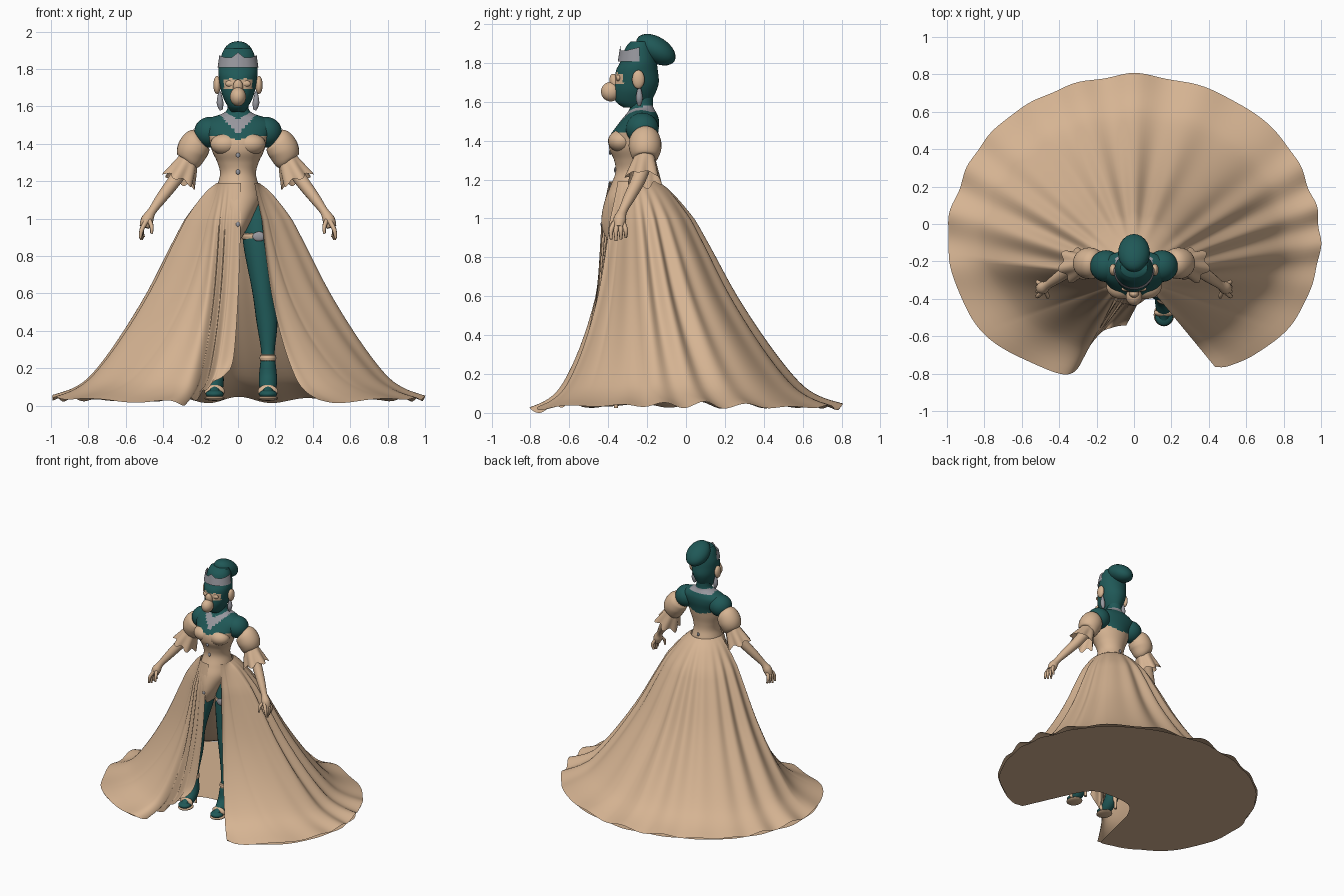
import bpy, bmesh, math
from mathutils import Vector

cube = bpy.data.objects.get("Cube")
if cube:
    bpy.data.objects.remove(cube, do_unlink=True)


def material(name, color):
    mat = bpy.data.materials.new(name)
    mat.use_nodes = True
    mat.diffuse_color = (*color, 1)
    mat.node_tree.nodes["Principled BSDF"].inputs["Base Color"].default_value = (*color, 1)
    return mat


TAN = material("warm tan", (0.67, 0.455, 0.29))
TEAL = material("deep teal", (0.014, 0.098, 0.095))
GREY = material("silver grey", (0.31, 0.31, 0.34))
SIDES = (("left", 1), ("right", -1))


def spline(keys, steps):
    """Smooth curve through tuples of any length."""
    out = []
    for i in range(len(keys) - 1):
        a, b = keys[max(i - 1, 0)], keys[i]
        c, d = keys[i + 1], keys[min(i + 2, len(keys) - 1)]
        for k in range(steps):
            t = k / steps
            out.append(tuple(
                q + 0.5 * t * (r - p + t * (2 * p - 5 * q + 4 * r - s + t * (3 * (q - r) + s - p)))
                for p, q, r, s in zip(a, b, c, d)))
    return out + [tuple(keys[-1])]


def finish(bm, name, mats, rule=None, angle=60):
    bmesh.ops.recalc_face_normals(bm, faces=bm.faces[:])
    if rule:
        for face in bm.faces:
            face.material_index = rule(face.calc_center_median())
    mesh = bpy.data.meshes.new(name)
    bm.to_mesh(mesh)
    bm.free()
    for mat in mats:
        mesh.materials.append(mat)
    obj = bpy.data.objects.new(name, mesh)
    bpy.context.collection.objects.link(obj)
    bpy.ops.object.select_all(action="DESELECT")
    obj.select_set(True)
    bpy.context.view_layer.objects.active = obj
    bpy.ops.object.shade_smooth_by_angle(angle=math.radians(angle))
    return obj


def skin(name, rings, mats, rule=None, loop=True, caps=True):
    """Surface through a stack of rings of points."""
    bm = bmesh.new()
    rows = [[bm.verts.new(p) for p in ring] for ring in rings]
    n = len(rows[0])
    for low, high in zip(rows, rows[1:]):
        for i in range(n if loop else n - 1):
            j = (i + 1) % n
            bm.faces.new((low[i], low[j], high[j], high[i]))
    if caps:
        bm.faces.new(rows[0])
        bm.faces.new(rows[-1])
    return finish(bm, name, mats, rule)


def stack(name, keys, mats, rule=None, seg=64, steps=7):
    """Body form from keys of height, half width, front y and back y."""
    rings = []
    for z, w, front, back in spline(keys, steps):
        rings.append([((w * math.cos(a)), (front + back) / 2 + (back - front) / 2 * math.sin(a), z)
                      for a in (math.tau * i / seg for i in range(seg))])
    return skin(name, rings, mats, rule)


def tube(name, keys, mat, side=1, seg=16, steps=5, wave=0, count=6, caps=True):
    """Round limb from keys of x, y, z and radius; wave makes a ruffle."""
    path = spline(keys, steps)
    rings = []
    for i, (x, y, z, r) in enumerate(path):
        ahead = Vector(path[min(i + 1, len(path) - 1)][:3])
        d = (ahead - Vector(path[max(i - 1, 0)][:3])).normalized()
        b = d.cross(Vector((1, 0, 0))).normalized()
        a = b.cross(d)
        f = i / (len(path) - 1)
        ring = []
        for k in range(seg):
            t = math.tau * k / seg
            w = wave * f * math.sin(count * t)
            p = Vector((x, y, z)) + (a * math.cos(t) + b * math.sin(t)) * (r + w) + d * w
            ring.append((p.x * side, p.y, p.z))
        rings.append(ring)
    return skin(name, rings, [mat], caps=caps)


def ball(name, place, size, mat, tilt=0):
    bm = bmesh.new()
    bmesh.ops.create_uvsphere(bm, u_segments=24, v_segments=16, radius=1)
    obj = finish(bm, name, [mat])
    obj.location, obj.scale, obj.rotation_euler = place, size, (tilt, 0, 0)
    return obj


def hoop(name, place, radius, thick, mat):
    bpy.ops.mesh.primitive_torus_add(location=place, major_radius=radius, minor_radius=thick,
                                     major_segments=32, minor_segments=8)
    obj = bpy.context.object
    obj.name = name
    obj.scale.z = 2
    obj.data.materials.append(mat)
    bpy.ops.object.shade_smooth_by_angle()


# Torso: bodice, bare shoulders and necklace coloured by height
def torso_color(c):
    x = abs(c.x)
    if c.y < -0.22:
        if 1.45 + 1.1 * x < c.z < min(1.53 + 0.6 * x, 1.575):
            return 2
        return 0 if c.z < 1.415 + 0.4 * min(x, 0.07) else 1
    if 1.548 < c.z < 1.58 and x < 0.1:
        return 2
    return 0 if c.z < 1.38 + 0.3 * x else 1


stack("torso", [
    (0.88, 0.01, -0.4, -0.28), (0.95, 0.05, -0.432, -0.22), (1.02, 0.088, -0.433, -0.17),
    (1.1, 0.12, -0.415, -0.15), (1.17, 0.112, -0.387, -0.15), (1.24, 0.096, -0.362, -0.17),
    (1.3, 0.11, -0.37, -0.17), (1.36, 0.138, -0.395, -0.16), (1.42, 0.155, -0.393, -0.15),
    (1.47, 0.18, -0.36, -0.14), (1.51, 0.185, -0.33, -0.14), (1.54, 0.145, -0.305, -0.15),
    (1.557, 0.095, -0.293, -0.16), (1.58, 0.06, -0.285, -0.17), (1.63, 0.052, -0.28, -0.17)],
    [TAN, TEAL, GREY], torso_color)
for i, (y, z) in enumerate([(-0.39, 1.34), (-0.364, 1.25), (-0.39, 1.17), (-0.433, 0.97), (-0.155, 1.215)]):
    ball(f"gown_jewel_{i}", (0, y, z), (0.011, 0.006, 0.014), GREY)


# Head with a painted eye mask, muzzle, bun and tiara
def head_color(c):
    return 0 if c.y < -0.31 and abs(c.x) < 0.075 and 1.695 < c.z < 1.75 - 0.2 * abs(abs(c.x) - 0.038) else 1


stack("head", [
    (1.57, 0.035, -0.32, -0.2), (1.6, 0.055, -0.36, -0.18), (1.65, 0.08, -0.372, -0.155),
    (1.7, 0.094, -0.368, -0.14), (1.76, 0.103, -0.36, -0.145), (1.8, 0.104, -0.34, -0.15),
    (1.84, 0.096, -0.325, -0.155), (1.88, 0.086, -0.31, -0.165), (1.91, 0.072, -0.285, -0.18)],
    [TAN, TEAL], head_color)
ball("muzzle", (0, -0.387, 1.652), (0.043, 0.05, 0.05), TAN)
ball("nose_bridge", (0, -0.367, 1.7), (0.028, 0.025, 0.045), TAN, 0.25)
ball("hair_bun", (0, -0.155, 1.868), (0.085, 0.112, 0.066), TEAL, -0.55)
band = []
for top in (0, 1):
    row = []
    for i in range(41):
        a = math.pi * (0.97 + 1.06 * i / 40)
        rise = 0.056 + 0.026 * max(0, 1 - abs(i - 20) / 4) + 0.018 * max(0, abs(i - 20) / 10 - 1)
        row.append(((0.109 - 0.01 * top) * math.cos(a), -0.248 + (0.103 - 0.013 * top) * math.sin(a),
                    1.807 + rise * top))
    band.append(row)
skin("tiara", band, [GREY], loop=False, caps=False)

# Paired parts of the head, arms and legs
for word, s in SIDES:
    ball(word + "_ear", (0.112 * s, -0.245, 1.715), (0.02, 0.032, 0.048), TAN)
    tube(word + "_earring", [(0.098, -0.24, 1.68, 0.006), (0.096, -0.24, 1.62, 0.018),
                             (0.09, -0.24, 1.58, 0.008)], GREY, s)
    ball(word + "_eye_lid", (0.038 * s, -0.347, 1.722), (0.03, 0.014, 0.018), TAN)
    ball(word + "_bust_cup", (0.068 * s, -0.333, 1.398), (0.08, 0.068, 0.058), TAN)
    ball(word + "_shoulder", (0.15 * s, -0.225, 1.462), (0.085, 0.085, 0.082), TEAL)
    tube(word + "_puff_sleeve", [(0.195, -0.215, 1.435, 0.05), (0.215, -0.212, 1.415, 0.077),
                                 (0.243, -0.21, 1.365, 0.084), (0.258, -0.21, 1.315, 0.068),
                                 (0.27, -0.21, 1.295, 0.045)], TAN, s, seg=24)
    tube(word + "_sleeve_ruffle", [(0.262, -0.21, 1.325, 0.05), (0.285, -0.215, 1.27, 0.068),
                                   (0.315, -0.22, 1.205, 0.088)], TAN, s, seg=54, wave=0.012, caps=False)
    tube(word + "_forearm", [(0.27, -0.21, 1.31, 0.042), (0.335, -0.24, 1.21, 0.037),
                             (0.41, -0.29, 1.11, 0.03), (0.46, -0.325, 1.04, 0.023),
                             (0.485, -0.34, 0.995, 0.033), (0.5, -0.345, 0.955, 0.027)], TAN, s)
    for i in range(4):
        y = -0.385 + 0.025 * i
        tip = 0.885 + 0.008 * abs(i - 1)
        tube(f"{word}_finger_{i}", [(0.492, (y - 0.345) / 2, 0.985, 0.013), (0.515, y, 0.94, 0.012),
                                    (0.522 - 0.006 * i, y, tip, 0.007)], TAN, s, seg=8)
    tube(word + "_thumb", [(0.478, -0.35, 1.0, 0.013), (0.462, -0.385, 0.96, 0.011),
                           (0.462, -0.392, 0.92, 0.007)], TAN, s, seg=8)
    # Leg, sandal and ankle strap; the right foot stands slightly closer in
    dx, back = (0, 0) if s > 0 else (-0.035, 0.03)
    foot = 0.16 + dx
    tube(word + "_leg", [(0.09, -0.25 + back, 1.08, 0.075), (0.108, -0.283 + back, 0.95, 0.085),
                         (0.112, -0.31 + back, 0.84, 0.08), (0.132, -0.35 + back, 0.62, 0.057),
                         (0.155 + dx / 2, -0.355 + back / 2, 0.45, 0.056), (foot, -0.38, 0.29, 0.036),
                         (foot, -0.39, 0.22, 0.042), (foot, -0.4, 0.14, 0.049),
                         (foot, -0.455, 0.08, 0.042), (foot, -0.51, 0.06, 0.026)], TEAL, s, seg=20)
    ball(word + "_toes", (foot * s, -0.495, 0.062), (0.048, 0.05, 0.024), TEAL)
    ball(word + "_toe_strap", (foot * s, -0.475, 0.076), (0.054, 0.022, 0.036), TAN)
    ball(word + "_sandal_sole", (foot * s, -0.485, 0.04), (0.055, 0.062, 0.014), TAN)
    tube(word + "_heel", [(foot, -0.375, 0.14, 0.03), (foot, -0.36, 0.09, 0.013),
                          (foot, -0.36, 0.025, 0.01)], TAN, s)
    hoop(word + "_ankle_strap", (foot * s, -0.386, 0.255), 0.035, 0.01, TAN)
hoop("garter", (0.109, -0.293, 0.905), 0.08, 0.01, TAN)
ball("garter_jewel", (0.112, -0.382, 0.905), (0.034, 0.012, 0.026), GREY)

# Skirt hem: x, y, z and the matching angle round the waist
flank = [(0.66, -0.69, 0.03, -30), (0.87, -0.5, 0.035, -20), (0.99, -0.17, 0.04, 0),
         (0.96, 0.13, 0.04, 20), (0.78, 0.47, 0.03, 45), (0.45, 0.7, 0.03, 68)]
hem = [(0.43, -0.76, 0.02, -40), (0.51, -0.76, 0.02, -36)] + flank + [(0, 0.8, 0.03, 90)]
hem += [(-x, y, z, 180 - a) for x, y, z, a in reversed(flank)]
hem += [(-0.35, -0.8, 0.015, 222), (-0.25, -0.67, 0.03, 236),
        (-0.16, -0.57, 0.1, 256), (-0.04, -0.54, 0.19, 278)]
hem_line = spline(hem, 16)
profile = spline([(0, 1.19), (0.06, 1.14), (0.14, 1.03), (0.24, 0.86), (0.39, 0.6), (0.57, 0.35),
                  (0.74, 0.16), (0.86, 0.08), (1, 0.03)], 4)
rings = []
for t, z in profile:
    ring = []
    drop = min(1, (1.19 - z) / 0.2)
    for x, y, low, deg in hem_line:
        a = math.radians(deg)
        grow = 1 + 0.25 * drop
        base = Vector((0.115 * grow * math.cos(a), -0.27 + 0.126 * grow * math.sin(a), 0))
        reach = Vector((x, y, 0)) - base
        front = min(1, max(0, (-0.17 - y) / 0.4))
        f = t ** (1 + 0.7 * front)
        fold = math.sin(22 * a + 1.5 * math.sin(3 * a)) * (0.6 + 0.4 * math.sin(5 * a))
        sway = 0.018 * math.sin(math.pi * min(1, t * 1.15)) * drop * fold * (1 - 0.5 * front)
        p = base + reach * f + reach.normalized() * (sway + 0.008 * t * fold)
        p.z = max(0, low + (1.19 - low) * (z - 0.03) / 1.16 + 0.018 * t ** 4 * fold)
        ring.append(p)
    rings.append(ring)
skin("skirt", rings, [TAN], loop=False, caps=False)

# Flat lining under the skirt, notched at the front for the feet
edge = [(p.x * 0.99, p.y * 0.99, 0.018) for p in rings[-1][:-48]]
notch = spline([(0.25, -0.36, 0.018), (0.14, -0.24, 0.018), (-0.14, -0.24, 0.018), (-0.25, -0.38, 0.018)],
               (len(edge) - 1) // 3)
skin("skirt_lining", [edge, notch], [TAN], loop=False, caps=False)
